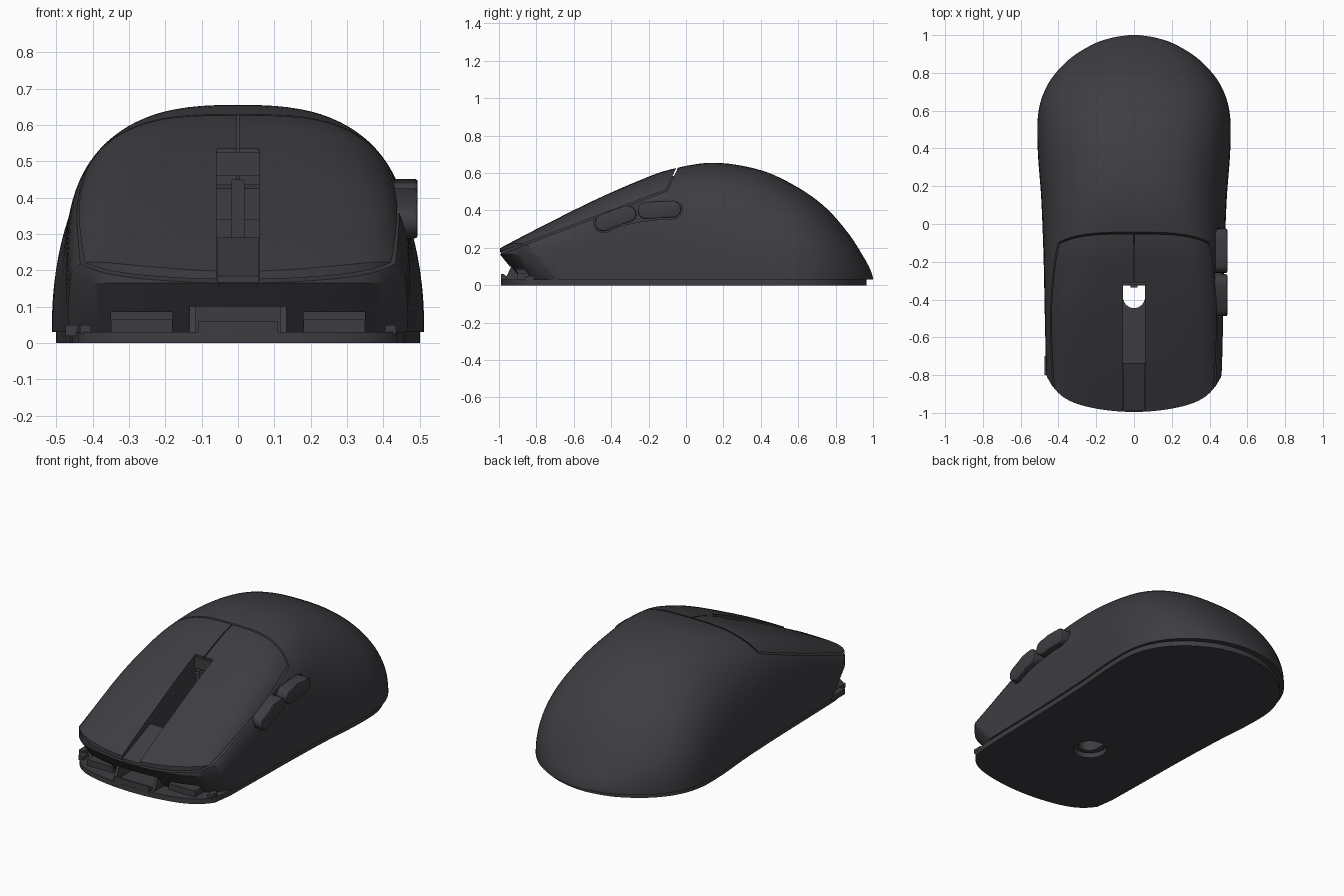
import bpy, bmesh, math
from mathutils import Vector

cube = bpy.data.objects.get("Cube")
if cube:
    bpy.data.objects.remove(cube, do_unlink=True)

mat = bpy.data.materials.new("charcoal plastic")
mat.use_nodes = True
COLOUR = (0.048, 0.047, 0.054, 1)
mat.diffuse_color = COLOUR
mat.node_tree.nodes["Principled BSDF"].inputs["Base Color"].default_value = COLOUR


def make(name, bm):
    bmesh.ops.recalc_face_normals(bm, faces=bm.faces)
    me = bpy.data.meshes.new(name)
    bm.to_mesh(me)
    bm.free()
    me.materials.append(mat)
    ob = bpy.data.objects.new(name, me)
    bpy.context.collection.objects.link(ob)
    return ob


def prism(name, pts, axis, lo, hi, bevel=0, lean=0):
    """Extrude an outline: (y, z) points along X, or (x, y) points along Z.
    lean shifts the low end along y."""
    bm = bmesh.new()
    place = (lambda p, d: (d, *p)) if axis == "X" else (lambda p, d: (*p, d))
    a, b = [[bm.verts.new(place(p, d)) for p in pts] for d in (lo, hi)]
    for v in a:
        v.co.y += lean
    bm.faces.new(a)
    bm.faces.new(b[::-1])
    for i in range(len(pts)):
        j = (i + 1) % len(pts)
        bm.faces.new((a[i], a[j], b[j], b[i]))
    if bevel:
        rim = [e for e in bm.edges if all(v in b for v in e.verts)]
        bmesh.ops.bevel(bm, geom=rim, offset=bevel, segments=3, affect="EDGES", profile=0.5)
    return make(name, bm)


def box(name, x0, x1, y0, y1, z0, z1):
    return prism(name, [(x0, y0), (x1, y0), (x1, y1), (x0, y1)], "Z", z0, z1)


def disc(name, y, r, z0, z1):
    ring = [math.tau * i / 32 for i in range(32)]
    return prism(name, [(r * math.cos(a), y + r * math.sin(a)) for a in ring], "Z", z0, z1)


def cut(ob, cutters, op="DIFFERENCE"):
    for c in cutters:
        c.hide_render = True
        m = ob.modifiers.new("cut", "BOOLEAN")
        m.object, m.operation, m.solver = c, op, "EXACT"
    bpy.context.view_layer.update()
    me = bpy.data.meshes.new_from_object(ob.evaluated_get(bpy.context.evaluated_depsgraph_get()))
    ob.modifiers.clear()
    ob.data = me


def capsule(path, r):
    """Outline of a thick bent line with round ends."""
    P = [Vector(p) for p in path]
    out = []
    for line in (P, P[::-1]):
        for i, p in enumerate(line[:-1]):
            d = (line[i + 1] - p).normalized()
            if i:
                d = (d + (p - line[i - 1]).normalized()).normalized()
            out.append(p + r * Vector((d.y, -d.x)))
        d = (line[-1] - line[-2]).normalized()
        for k in range(8):
            a = -math.pi / 2 + math.pi * k / 8
            out.append(line[-1] + r * (d * math.cos(a) + Vector((-d.y, d.x)) * math.sin(a)))
    return [tuple(p) for p in out]


# Shell stations: y, half width, height, squareness
STATIONS = [Vector(s) for s in (
    (-1.12, .455, .13, 5), (-1, .46, .195, 5), (-.8, .465, .3, 5), (-.5, .472, .45, 5),
    (-.25, .477, .56, 4.2), (-.08, .482, .62, 3.5), (.15, .492, .655, 2.8), (.4, .51, .615, 2.5),
    (.6, .505, .522, 2.4), (.75, .45, .412, 2.3), (.87, .345, .275, 2.2), (.95, .22, .15, 2.1),
    (.985, .12, .085, 2), (1, .03, .04, 2))]


def stations(steps=6):
    S = STATIONS
    P = [2 * S[0] - S[1]] + S + [2 * S[-1] - S[-2]]
    rows = []
    for a, b, c, d in zip(P, P[1:], P[2:], P[3:]):
        for k in range(steps):
            t = k / steps
            rows.append(.5 * (2 * b + (c - a) * t + (2 * a - 5 * b + 4 * c - d) * t ** 2
                              + (3 * b - a - 3 * c + d) * t ** 3))
    return rows + [S[-1]]


ROWS = stations()
FLOOR = .03


def shell(name, segs=56):
    bm = bmesh.new()
    rings = []
    for y, w, h, n in ROWS:
        ring = []
        for j in range(segs + 1):
            a = math.pi * j / segs
            c, s = math.cos(a), max(math.sin(a), 0)
            ring.append(bm.verts.new((math.copysign(w * abs(c) ** (2 / n), c), y,
                                      FLOOR + (h - FLOOR) * s ** (2 / n))))
        rings.append(ring)
    for p, q in zip(rings, rings[1:]):
        for j in range(segs + 1):
            k = (j + 1) % (segs + 1)
            bm.faces.new((p[j], p[k], q[k], q[j]))
    bm.faces.new(rings[0])
    bm.faces.new(rings[-1])
    return make(name, bm)


def front_y(x):
    u = abs(x) / .4
    return -.995 + .07 * u ** 2 + .03 * u ** 8


# Cutters: rounded nose, button zone, wheel slot, leaning undercut below the nose
xs = [-.54 + 1.08 * i / 54 for i in range(55)]
nose_plan = [(x, front_y(x)) for x in xs] + [(.54, -1.4), (-.54, -1.4)]
nose = prism("nose_cutter", nose_plan, "Z", -.1, 1)
undercut = prism("undercut_cutter", nose_plan, "Z", .02, .165, lean=.12)
zone = prism("zone_cutter", [(-1.2, .087), (-.1, .505), (.02, .765), (-1.2, .765)], "X", -.7, .7)
slot = box("slot_cutter", -.058, .058, -1.3, -.31, .13, 1)
well = box("well_cutter", -.058, .058, -.735, -.31, .13, 1)
hole = box("hole_cutter", -.058, .058, -.4, -.31, -.1, .9)
hole_round = disc("hole_round_cutter", -.388, .0575, -.1, .8)
notches = [prism("notch_cutter", [(-1.1, .02), (-.78, .02), (-.78, .1), (-1.1, .1)], "X", -.13, .13)]
notches += [box("notch_cutter", s * .265 - .085, s * .265 + .085, -1.1, -.78, .021, .085) for s in (-1, 1)]
SIDE = [(-.443, .333), (-.36, .368), (-.26, .39), (-.15, .404), (-.07, .407)]
pocket = prism("pocket_cutter", capsule(SIDE, .052), "X", .43, .7)

# Body shell
body = shell("body_shell")
cut(body, [nose, zone, well, hole, hole_round, undercut, *notches, pocket])
parts = [body]

# Main click plates, each with a hidden backing that closes the seam
for name, s in (("left_button", 1), ("right_button", -1)):
    plate = shell(name)
    half = prism("plate_cutter", [(-1.2, .097), (-.105, .513), (-.012, .715), (-.012, .76), (-1.2, .76)], "X",
                 *sorted((s * .003, s * .7)))
    cut(plate, [half], "INTERSECT")
    cut(plate, [nose, slot])
    bpy.data.objects.remove(half)
    parts.append(plate)
    parts.append(prism(name + "_backing", [(-.88, .18), (-.08, .48), (-.04, .585), (-.08, .585), (-.13, .52),
                                           (-.88, .235)], "X", *sorted((s * .065, s * .26))))

# Strip ahead of the wheel slot, and fittings inside the slot
parts += [
    prism("front_strip", [(-.99, .16), (-.99, .184), (-.735, .29), (-.735, .13), (-.9, .13)], "X", -.056, .056),
    box("slot_post", -.018, .018, -.335, -.309, .1, .45),
    box("slot_crossbar", -.06, .06, -.325, -.309, .29, .34),
    box("slot_header", -.06, .06, -.322, -.309, .46, .525),
]

# Side buttons
for name, path in (("side_button_front", [SIDE[0], SIDE[1], (-.31, .381)]),
                   ("side_button_back", [(-.214, .398), SIDE[3], SIDE[4]])):
    parts.append(prism(name, capsule(path, .045), "X", .42, .494, .008))

# Base plate with sensor opening
right = [(w * .978, y * .965) for y, w, h, n in ROWS if y > -.8]
nose_line = [(x, front_y(x) + .005) for x in xs if abs(x) <= .45]
outline = nose_line + right + [(-x, y) for x, y in reversed(right)]
base = prism("base_plate", outline, "Z", 0, FLOOR)
opening = disc("opening_cutter", -.38, .092, -.1, .1)
cut(base, [opening])
parts.append(base)

# Front blocks and struts between base and nose, and the small side tab
for s in (-1, 1):
    parts.append(box("front_block", s * .265 - .085, s * .265 + .085, -.9, -.77, .025, .065))
    parts.append(prism("front_strut", [(-.97, .025), (-.8, .025), (-.8, .11), (-.93, .11)], "X",
                       s * .125 - .008, s * .125 + .008))
    parts.append(box("corner_lip", s * .42 - .015, s * .42 + .015, -.86, -.81, .025, .05))
parts.append(prism("centre_lip", [(-.988, .025), (-.93, .025), (-.975, .06), (-.988, .06)], "X", -.11, .11))
parts.append(box("side_tab", -.474, -.44, -.8, -.7, .02, .05))

for c in [nose, zone, slot, well, hole, hole_round, undercut, pocket, opening, *notches]:
    bpy.data.objects.remove(c)

# Smooth shading with crisp seams
bpy.ops.object.select_all(action="DESELECT")
for ob in parts:
    ob.select_set(True)
bpy.context.view_layer.objects.active = body
bpy.ops.object.shade_smooth_by_angle(angle=math.radians(30))
